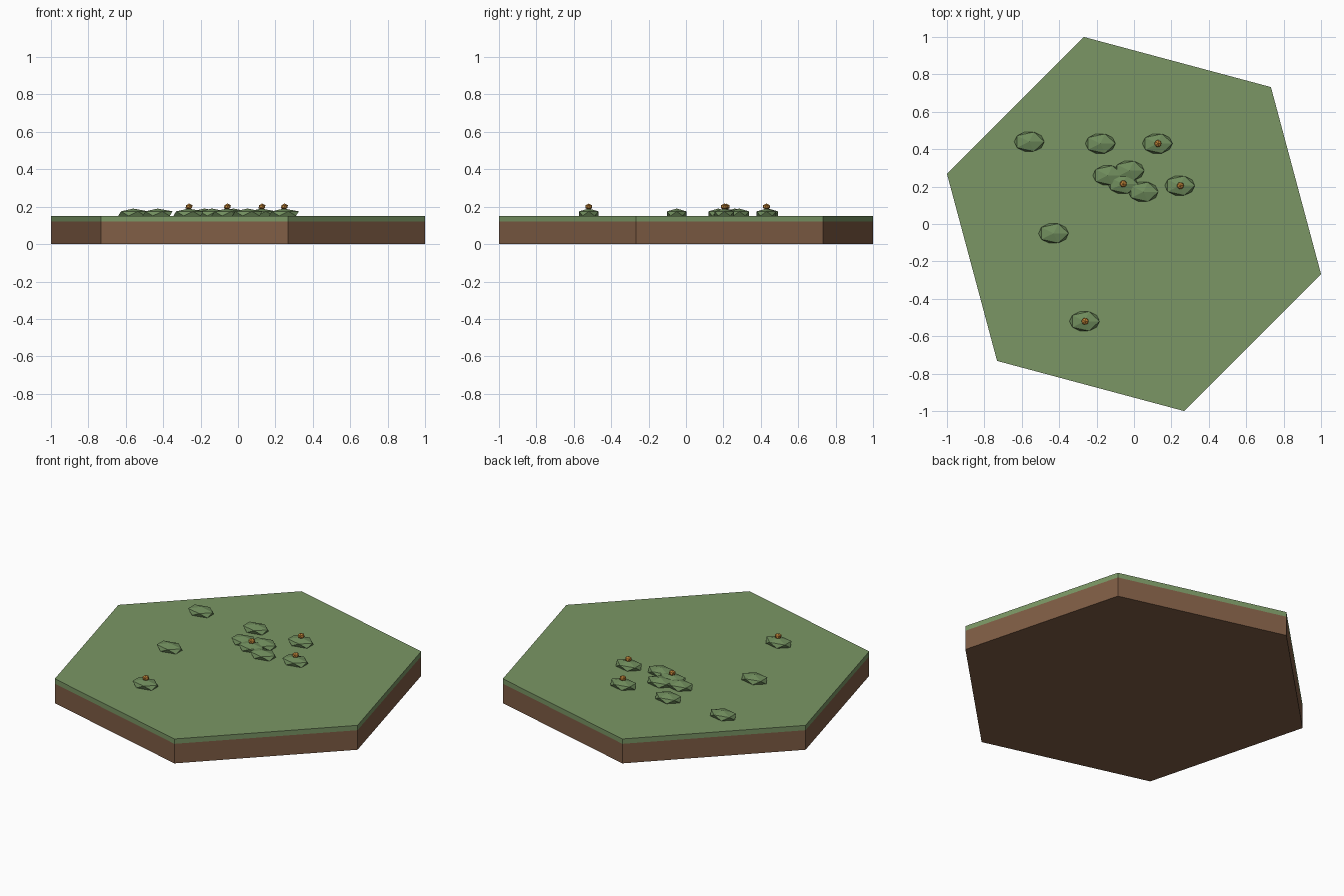
import bpy, math
from mathutils import Matrix

if "Cube" in bpy.data.objects:
    bpy.data.objects.remove(bpy.data.objects["Cube"])


def material(name, rgb):
    m = bpy.data.materials.new(name)
    lin = [c / 12.92 if c <= 0.04045 else ((c + 0.055) / 1.055) ** 2.4 for c in rgb]
    m.diffuse_color = (*lin, 1)
    m.use_nodes = True
    m.node_tree.nodes["Principled BSDF"].inputs["Base Color"].default_value = m.diffuse_color
    return m


grass_mat = material("grass green", (0.48, 0.59, 0.395))
soil_mat = material("soil brown", (0.50, 0.365, 0.27))
bush_mat = material("bush green", (0.44, 0.555, 0.365))
bud_mat = material("bud orange", (0.76, 0.52, 0.22))


def finish(name, mat):
    o = bpy.context.object
    o.name = name
    o.data.materials.append(mat)
    return o


def hex_slab(name, z0, z1, mat):
    # hexagon with one corner at 45 degrees
    r = 1 / math.cos(math.radians(15))
    bpy.ops.mesh.primitive_cylinder_add(vertices=6, radius=r, depth=z1 - z0,
                                        location=(0, 0, (z0 + z1) / 2))
    o = finish(name, mat)
    o.data.transform(Matrix.Rotation(math.radians(15), 4, 'Z'))


def pebble(name, loc, size, mat):
    # flat-faced icosahedron, stretched
    bpy.ops.mesh.primitive_ico_sphere_add(subdivisions=1, radius=1, location=loc)
    finish(name, mat).data.transform(Matrix.Diagonal((*size, 1)))


# Tile base
hex_slab("soil_base", 0, 0.12, soil_mat)
hex_slab("grass_layer", 0.12, 0.15, grass_mat)

# Low bushes: x, y, carries a bud
bushes = [(-0.56, 0.44, 0), (-0.18, 0.43, 0), (0.125, 0.43, 1),
          (-0.14, 0.26, 0), (-0.025, 0.285, 0), (0.05, 0.172, 0),
          (-0.06, 0.215, 1), (0.245, 0.205, 1), (-0.43, -0.05, 0),
          (-0.265, -0.52, 1)]
for i, (x, y, bud) in enumerate(bushes):
    pebble(f"bush_{i + 1}", (x, y, 0.163), (0.09, 0.061, 0.027), bush_mat)
    if bud:
        pebble(f"bud_{i + 1}", (x + 0.003, y, 0.2), (0.021, 0.021, 0.017), bud_mat)
